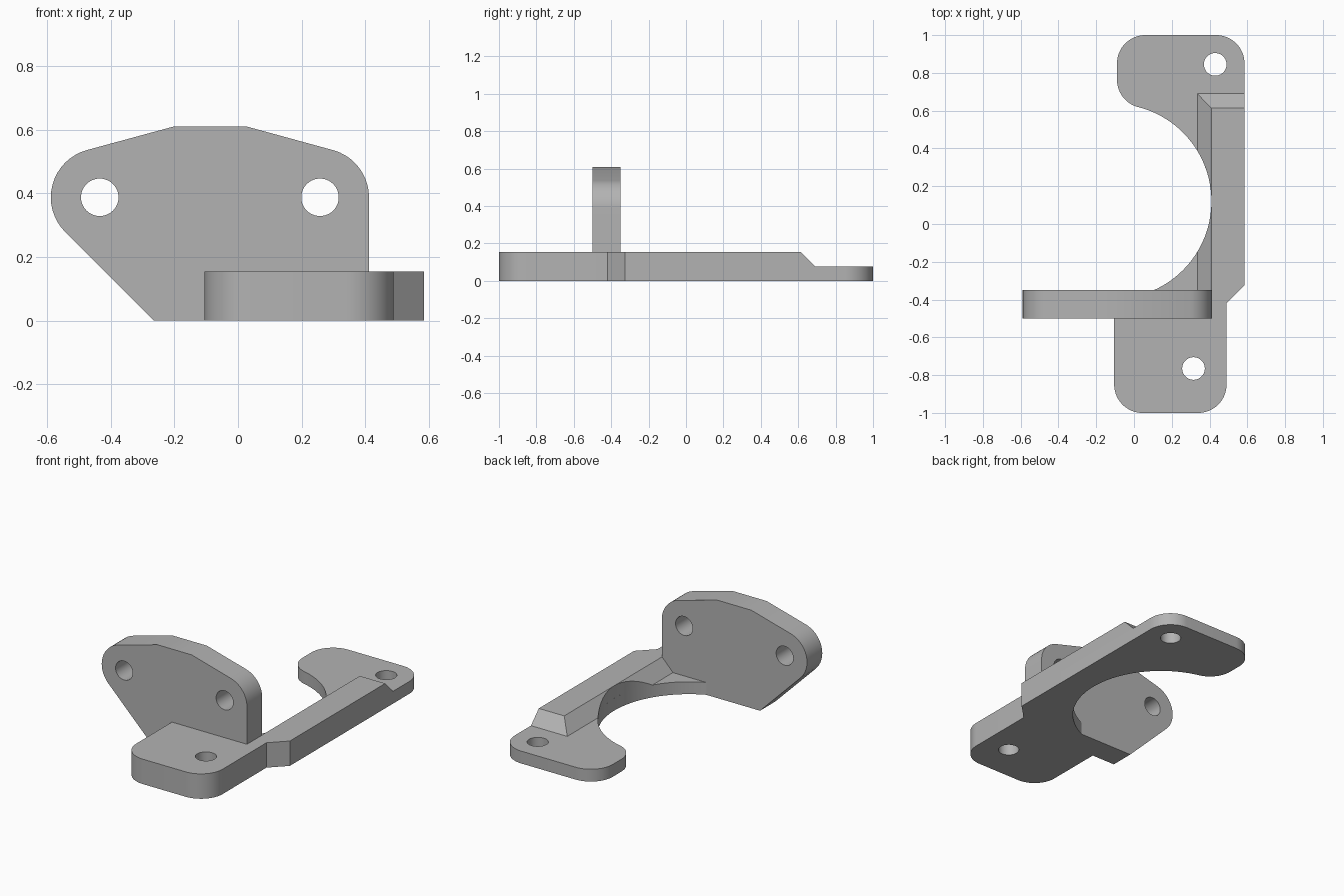
import bpy
import bmesh
from math import radians, cos, sin

if "Cube" in bpy.data.objects:
    bpy.data.objects.remove(bpy.data.objects["Cube"], do_unlink=True)

grey = bpy.data.materials.new("plain_grey")
grey.use_nodes = True
colour = (0.45, 0.45, 0.45, 1)
grey.diffuse_color = colour
grey.node_tree.nodes["Principled BSDF"].inputs["Base Color"].default_value = colour

BASE, THICK = 0.077, 0.155      # thin and thick plate heights
BACK, FRONT = -0.35, -0.5       # faces of the upright plate
RIGHT = 0.585                   # outer side of the rail
BORE = (-0.105, 0.12, 0.515)    # large round cutout: x, y, radius
R = 0.15                        # corner radius


def arc(x, y, r, start, end, steps=16):
    angles = [radians(start + (end - start) * i / steps) for i in range(steps + 1)]
    return [(x + r * cos(a), y + r * sin(a)) for a in angles]


def add_mesh(name, mesh):
    obj = bpy.data.objects.new(name, mesh)
    bpy.context.collection.objects.link(obj)
    mesh.materials.clear()
    mesh.materials.append(grey)
    return obj


def finish(obj):
    bpy.ops.object.select_all(action='DESELECT')
    obj.select_set(True)
    bpy.context.view_layer.objects.active = obj
    bpy.ops.object.shade_smooth_by_angle(angle=radians(25))


def plate(name, outline, holes, height):
    """Extrude an outline with round holes from z = 0 to the given height."""
    curve = bpy.data.curves.new(name, 'CURVE')
    curve.dimensions = '2D'
    curve.fill_mode = 'BOTH'
    curve.extrude = height / 2
    rings = [outline] + [arc(x, y, r, 0, 360, 40)[:-1] for x, y, r in holes]
    for ring in rings:
        spline = curve.splines.new('POLY')
        spline.points.add(len(ring) - 1)
        for point, (x, y) in zip(spline.points, ring):
            point.co = (x, y, 0, 1)
        spline.use_cyclic_u = True
    temp = bpy.data.objects.new("outline_helper", curve)
    bpy.context.collection.objects.link(temp)
    bpy.context.view_layer.update()
    mesh = bpy.data.meshes.new_from_object(
        temp.evaluated_get(bpy.context.evaluated_depsgraph_get()))
    bpy.data.objects.remove(temp, do_unlink=True)

    bm = bmesh.new()
    bm.from_mesh(mesh)
    bmesh.ops.remove_doubles(bm, verts=bm.verts, dist=0.0001)
    bmesh.ops.translate(bm, verts=bm.verts, vec=(0, 0, height / 2))
    bmesh.ops.recalc_face_normals(bm, faces=bm.faces)
    bm.to_mesh(mesh)
    bm.free()
    obj = add_mesh(name, mesh)
    finish(obj)
    return obj


# Thin base plate with the round cutout and rounded rear tab
tab = (arc(*BORE, -65.9, 75.6, 48)
       + arc(0.06, 0.764, R, 255.6, 180)
       + arc(0.06, 0.85, R, 180, 90)
       + arc(0.435, 0.85, R, 90, 0)
       + [(RIGHT, -0.325), (0.56, BACK)])
plate("base_plate", tab, [(0.43, 0.845, 0.06)], BASE)

# Thick front foot, wrapping round the end of the upright plate
foot = (arc(0.045, -0.85, R, 180, 270)
        + arc(0.34, -0.85, R, 270, 360)
        + [(0.49, -0.42), (0.56, BACK), (0.412, BACK), (0.412, FRONT), (-0.105, FRONT)])
plate("front_foot", foot, [(0.315, -0.765, 0.06)], THICK)

# Upright plate with two bolt holes
upright = ([(-0.265, 0)]
           + arc(-0.435, 0.388, 0.154, 225, 105)
           + [(-0.205, 0.61), (0.03, 0.61)]
           + arc(0.258, 0.388, 0.154, 75, 0)
           + [(0.412, 0)])
holes = [(x, 0.388, 0.059) for x in (-0.435, 0.258)]
wall = plate("upright_plate", upright, holes, BACK - FRONT)
wall.rotation_euler.x = radians(90)
wall.location.y = BACK

# Side rail with sloping inner side and rear end
bm = bmesh.new()
loops = []
for z, inner, rear in ((BASE, 0.335, 0.69), (THICK, 0.41, 0.613)):
    ring = [(inner, BACK), (0.56, BACK), (RIGHT, -0.325), (RIGHT, rear), (inner, rear)]
    loops.append([bm.verts.new((x, y, z)) for x, y in ring])
low, high = loops
bm.faces.new(low[::-1])
bm.faces.new(high)
for i in range(len(low)):
    j = (i + 1) % len(low)
    bm.faces.new((low[i], low[j], high[j], high[i]))
mesh = bpy.data.meshes.new("side_rail")
bm.to_mesh(mesh)
bm.free()
rail = add_mesh("side_rail", mesh)

# Continue the round cutout through the rail
cutter = plate("bore_cutter", arc(*BORE, 0, 360, 120)[:-1], [], 0.5)
cutter.location.z = -0.1
cutter.hide_render = True
cut = rail.modifiers.new("bore", 'BOOLEAN')
cut.operation = 'DIFFERENCE'
cut.solver = 'EXACT'
cut.object = cutter
finish(rail)
bpy.ops.object.modifier_apply(modifier=cut.name)
bpy.data.objects.remove(cutter, do_unlink=True)
finish(rail)
